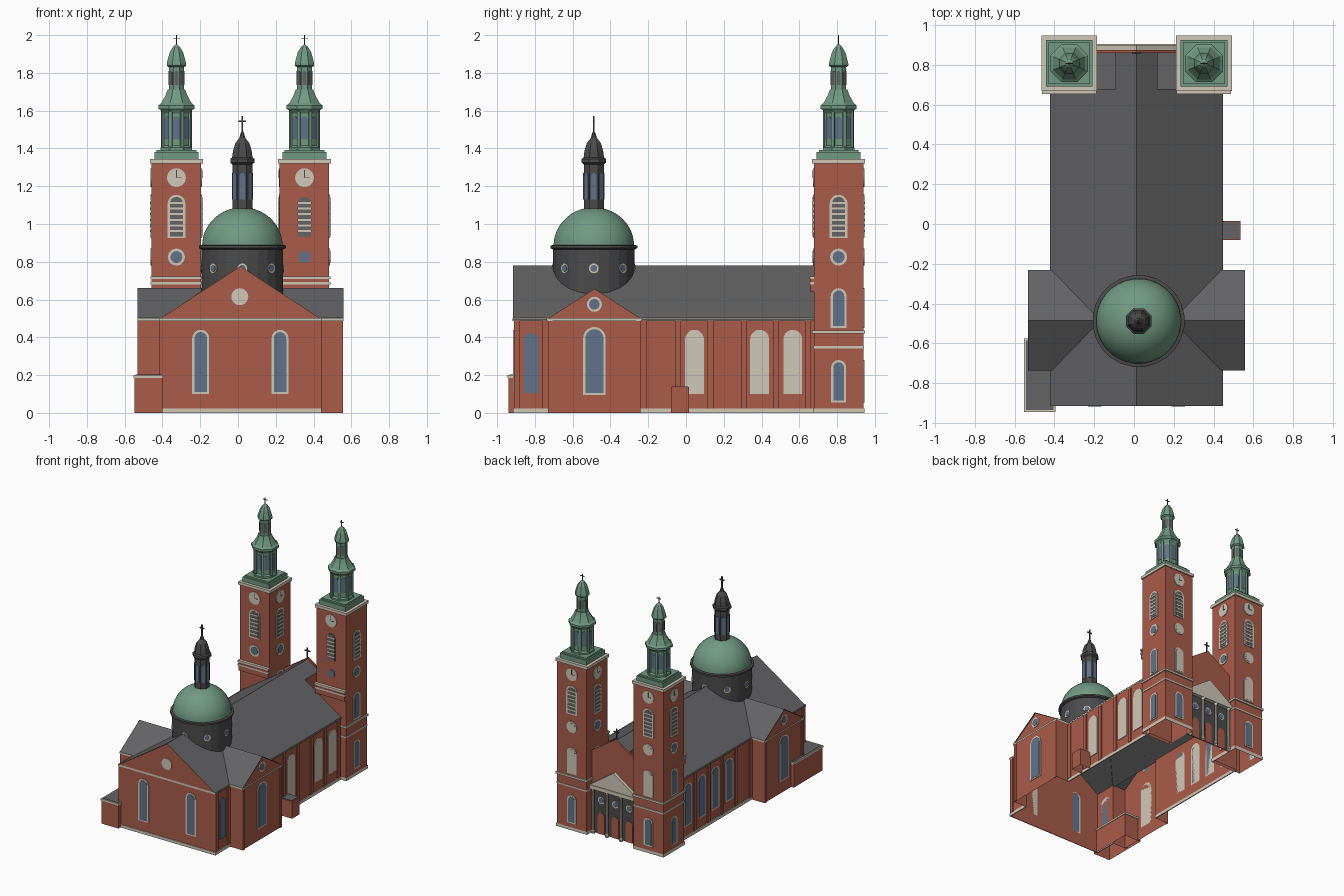
import bpy, bmesh
from math import sin, cos, pi
from mathutils import Vector

if "Cube" in bpy.data.objects:
    bpy.data.objects.remove(bpy.data.objects["Cube"])


def material(name, *rgb):
    m = bpy.data.materials.new(name)
    m.use_nodes = True
    m.diffuse_color = (*rgb, 1)
    m.node_tree.nodes["Principled BSDF"].inputs["Base Color"].default_value = (*rgb, 1)
    return m


BRICK = material("red_brick", .40, .107, .069)
CREAM = material("cream_stone", .63, .578, .479)
SLATE = material("slate_grey", .125, .125, .13)
DARK = material("dark_metal", .07, .07, .073)
GREEN = material("copper_green", .165, .32, .228)
GLASS = material("blue_glass", .122, .171, .254)
Z = Vector((0, 0, 1))


def mesh(name, verts, faces, mat, smooth=False):
    bm = bmesh.new()
    vs = [bm.verts.new(v) for v in verts]
    for f in faces:
        bm.faces.new([vs[i] for i in f])
    bmesh.ops.recalc_face_normals(bm, faces=bm.faces)
    for f in bm.faces:
        f.smooth = smooth
    me = bpy.data.meshes.new(name)
    bm.to_mesh(me)
    bm.free()
    me.materials.append(mat)
    ob = bpy.data.objects.new(name, me)
    bpy.context.collection.objects.link(ob)
    return ob


def prism(name, base, shift, mat, bottom=True, top=True):
    n = len(base)
    base = [Vector(p) for p in base]
    faces = [(i, (i + 1) % n, n + (i + 1) % n, n + i) for i in range(n)]
    if bottom:
        faces.append(tuple(range(n)))
    if top:
        faces.append(tuple(range(n, 2 * n)))
    return mesh(name, base + [p + Vector(shift) for p in base], faces, mat)


def box(name, x0, x1, y0, y1, z0, z1, mat, bottom=True, top=True):
    base = [(x0, y0, z0), (x1, y0, z0), (x1, y1, z0), (x0, y1, z0)]
    return prism(name, base, (0, 0, z1 - z0), mat, bottom, top)


def lathe(name, centre, profile, seg, mat, smooth=False):
    # Flats, not corners, face the axes
    verts, faces = [], []
    for r, z in profile:
        for i in range(seg):
            a = 2 * pi * (i + .5) / seg
            k = r / cos(pi / seg)
            verts.append((centre[0] + k * cos(a), centre[1] + k * sin(a), z))
    for j in range(len(profile) - 1):
        for i in range(seg):
            a, b = j * seg + i, j * seg + (i + 1) % seg
            faces.append((a, b, b + seg, a + seg))
    faces.append(tuple(range(len(verts) - seg, len(verts))))
    return mesh(name, verts, faces, mat, smooth)


def plate(name, shape, origin, facing, mat, depth=.005):
    n = Vector(facing).normalized()
    u = Z.cross(n)
    o = Vector(origin)
    return prism(name, [o + u * a + Z * b for a, b in shape], n * depth, mat)


def rect(w, z0, z1):
    return [(-w, z0), (w, z0), (w, z1), (-w, z1)]


def arch(w, z0, z1):
    return [(-w, z0), (w, z0)] + [(w * cos(pi * i / 10), z1 - w + w * sin(pi * i / 10)) for i in range(11)]


def disc(r, z):
    return [(r * cos(pi * i / 10), z + r * sin(pi * i / 10)) for i in range(20)]


def arch_window(name, at, facing, w, z0, z1, frame=CREAM, pane=GLASS):
    if frame:
        plate(name + "_frame", arch(w, z0, z1), at, facing, frame)
    plate(name + "_pane", arch(w - .012, z0 + .01, z1 - .012), at, facing, pane, .007)


def round_window(name, at, facing, r, z, frame=CREAM, pane=GLASS):
    if frame:
        plate(name + "_frame", disc(r, z), at, facing, frame)
    plate(name + "_pane", disc(r * .7, z), at, facing, pane, .007)


def cross(name, x, y, z0, z1, arm, t):
    box(name + "_post", x - t, x + t, y - t, y + t, z0, z1, DARK)
    bar = z0 + (z1 - z0) * .7
    box(name + "_arm", x - arm, x + arm, y - t, y + t, bar - t, bar + t, DARK)


CX, NAVE, TRAN = .0125, .4225, .5375
FRONT, T0, T1, TY, BACK = -.91, -.73, -.24, -.485, .87
EAVE, RIDGE, TRIDGE = .5, .78, .66
SLOPE = (RIDGE - EAVE) / NAVE


# Cross-shaped walls, open below, with eaves band
def footprint(d, z):
    half = [(NAVE + d, FRONT - d), (NAVE + d, T0 - d), (TRAN + d, T0 - d), (TRAN + d, T1 + d),
            (NAVE + d, T1 + d), (NAVE + d, .7), (.21, .7), (.21, BACK)]
    return [(CX + x, y, z) for x, y in half] + [(CX - x, y, z) for x, y in reversed(half)]


prism("church_walls", footprint(0, 0), (0, 0, EAVE), BRICK, False, False)
prism("eaves_band", footprint(.008, .487), (0, 0, .015), CREAM, False, False)
for y0, y1, tag in ((FRONT - .006, T0, "front"), (T1, .7, "nave")):
    for s in (-1, 1):
        x = CX + s * (NAVE + .002)
        box("base_course_" + tag, x - .004, x + .004, y0, y1, 0, .024, CREAM)
box("base_course_end", CX - NAVE, CX + NAVE, FRONT - .006, FRONT, 0, .024, CREAM)

# Main roof, front gable and transept roofs
W = NAVE + .012
low = RIDGE - SLOPE * W
mesh("nave_roof", [(CX + x, y, z) for y in (FRONT - .006, .68)
                   for x, z in ((-W, low), (0, RIDGE), (W, low))],
     [(0, 1, 4, 3), (1, 2, 5, 4)], SLATE)
mesh("front_gable", [(CX - NAVE, FRONT, EAVE), (CX + NAVE, FRONT, EAVE), (CX, FRONT, RIDGE - .003)], [(0, 1, 2)], BRICK)
plate("gable_disc", disc(.045, .615), (CX - .003, FRONT, 0), (0, -1, 0), CREAM)
for s in (-1, 1):
    side = "left" if s > 0 else "right"
    inner = (RIDGE - TRIDGE) / SLOPE
    outer = TRAN + .008
    mesh(side + "_transept_roof",
         [(CX + s * x, y, z) for x, y, z in
          ((outer, T0 - .008, .497), (NAVE, T0 - .008, .497), (inner, TY, TRIDGE), (outer, TY, TRIDGE),
           (NAVE, T1 + .008, .497), (outer, T1 + .008, .497))], [(0, 1, 2, 3), (3, 2, 4, 5)], SLATE)
    xt, out = CX + s * TRAN, (s, 0, 0)
    mesh(side + "_transept_gable", [(xt, T0, EAVE), (xt, T1, EAVE), (xt, TY, TRIDGE - .003)], [(0, 1, 2)], BRICK)
    arch_window(side + "_transept_window", (xt, TY, 0), out, .06, .095, .455)
    round_window(side + "_transept_round", (xt, TY, 0), out, .04, .575)
    # Side windows and pilasters
    xn = CX + s * NAVE
    arch_window(side + "_choir_window", (xn, -.82, 0), out, .05, .095, .435, None if s > 0 else CREAM)
    for y in (.045, .22, .39, .565):
        if s < 0:
            arch_window(side + "_nave_window", (xn, y, 0), out, .05, .1, .44)
        elif y != .22:
            plate(side + "_blind_window", arch(.05, .1, .44), (xn, y, 0), out, CREAM)
    for y in (-.225, -.042, .13, .305, .475, .645, -.895, -.745):
        plate(side + "_pilaster", rect(.015, .024, .488), (xn, y, 0), out, BRICK, .009)
    for y in (T0 + .012, T1 - .012):
        plate(side + "_transept_pilaster", rect(.012, 0, .488), (xt, y, 0), out, BRICK, .006)
    arch_window(side + "_front_window", (CX + s * .21, FRONT, 0), (0, -1, 0), .045, .1, .44)

# Rear roof between the towers
RW, FLAT = .105, .6
rz = RIDGE - SLOPE * RW
box("rear_flat_roof", CX - .21, CX + .21, .66, BACK, FLAT - .01, FLAT, SLATE)
box("rear_roof_walls", CX - RW, CX + RW, .66, BACK, FLAT, rz, BRICK, False, False)
mesh("rear_ridge_roof", [(CX + x, y, z) for y in (.66, BACK)
                         for x, z in ((-RW, rz), (0, RIDGE), (RW, rz))], [(0, 1, 4, 3), (1, 2, 5, 4)], SLATE)
mesh("nave_end_wall", [(CX - NAVE, .68, EAVE), (CX + NAVE, .68, EAVE), (CX, .68, RIDGE - .004)], [(0, 1, 2)], BRICK)
plate("rear_facade", [(-.21, .36), (.21, .36), (.21, .65), (0, .79), (-.21, .65)], (CX, BACK - .01, 0), (0, 1, 0), BRICK, .015)
cross("rear_cross", CX, BACK - .01, .785, .87, .022, .004)

# Rear portico with pediment, columns and doors
REAR = (0, 1, 0)
plate("portico_back", rect(.21, 0, .37), (CX, BACK, 0), REAR, DARK, .004)
box("portico_beam", CX - .21, CX + .21, BACK, .905, .355, .385, CREAM)
plate("portico_pediment", [(-.21, .385), (.21, .385), (0, .53)], (CX, BACK, 0), REAR, CREAM, .03)
for i in range(4):
    lathe("portico_column", (CX - .186 + i * .124, .89), [(.014, 0), (.014, .02), (.011, .025), (.01, .34), (.014, .355)], 10, CREAM)
for x in (-.124, 0, .124):
    round_window("portico_round", (CX + x, BACK + .003, 0), REAR, .028, .27)
    plate("portico_door", arch(.03, 0, .17), (CX + x, BACK + .003, 0), REAR, BRICK)

# Towers
HALF, TOWER_Y = .131, .808
for tx, side in ((-.326, "right"), (.352, "left")):
    def block(name, h, z0, z1, mat, **open_ends):
        box(side + "_tower_" + name, tx - h, tx + h, TOWER_Y - h, TOWER_Y + h, z0, z1, mat, **open_ends)

    block("shaft", HALF, 0, 1.32, BRICK, bottom=False)
    block("base_course", HALF + .005, 0, .024, CREAM, bottom=False, top=False)
    block("lower_band", HALF + .004, .342, .354, CREAM)
    block("middle_band", HALF + .009, .42, .436, CREAM)
    block("cornice", HALF + .009, 1.32, 1.343, CREAM)
    block("green_plinth", .117, 1.343, 1.38, GREEN)
    block("green_step", .105, 1.38, 1.392, GREEN)
    y = TOWER_Y - HALF
    box(side + "_tower_front_ledge", tx - HALF, tx + HALF, y - .018, y, .64, .71, BRICK)
    for z in (.68, .708):
        box(side + "_tower_front_band", tx - HALF - .006, tx + HALF + .006, y - .022, y, z, z + .014, CREAM)

    # Openings on each face
    for dx, dy in ((0, -1), (0, 1), (-1, 0), (1, 0)):
        at, out = (tx + dx * HALF, TOWER_Y + dy * HALF, 0), (dx, dy, 0)
        name = side + "_tower"
        rim = None if (side == "left" and dy < 0) else CREAM
        arch_window(name + "_louvre", at, out, .047, .925, 1.155, rim, SLATE)
        for i in range(6):
            plate(name + "_slat", rect(.036, .957 + i * .03, .967 + i * .03), at, out, CREAM, .009)
        round_window(name + "_round", at, out, .045, .825, rim, CREAM if dy > 0 else GLASS)
        if not (side == "left" and dx > 0):
            plate(name + "_clock", disc(.05, 1.245), at, out, CREAM)
            plate(name + "_minute_hand", rect(.002, 1.245, 1.285), at, out, DARK, .007)
            plate(name + "_hour_hand", [(0, 1.243), (.026, 1.243), (.026, 1.247), (0, 1.247)], at, out, DARK, .007)
        if dy >= 0:
            arch_window(name + "_upper_window", at, out, .042, .45, .66, CREAM, CREAM if dy > 0 else GLASS)
            arch_window(name + "_lower_window", at, out, .04, .055, .28)

    # Green belfry, lantern and cap
    c = (tx, TOWER_Y)
    lathe(side + "_belfry", c, [(.083, 1.392), (.083, 1.405), (.072, 1.415), (.072, 1.585), (.085, 1.605),
                                (.095, 1.61), (.095, 1.628), (.08, 1.64), (.058, 1.68), (.046, 1.712)], 8, GREEN)
    lathe(side + "_lantern", c, [(.04, 1.71), (.04, 1.83), (.051, 1.838), (.051, 1.85), (.045, 1.875),
                                 (.035, 1.91), (.018, 1.938), (.005, 1.95)], 8, GREEN)
    for i in range(8):
        a = i * pi / 4
        d, e = (cos(a), sin(a), 0), (cos(a + pi / 8), sin(a + pi / 8), 0)
        plate(side + "_belfry_window", arch(.018, 1.45, 1.57), (tx + .072 * d[0], TOWER_Y + .072 * d[1], 0), d, GLASS, .003)
        plate(side + "_belfry_post", rect(.009, 1.395, 1.6), (tx + .073 * e[0], TOWER_Y + .073 * e[1], 0), e, GREEN, .012)
        plate(side + "_lantern_window", arch(.01, 1.735, 1.81), (tx + .04 * d[0], TOWER_Y + .04 * d[1], 0), d, SLATE, .002)
    cross(side + "_tower_cross", tx, TOWER_Y, 1.945, 2.0, .018, .0025)

# Crossing drum, dome and lantern
D = (.023, -.488)
lathe("dome_drum", D, [(.215, .6), (.215, .865), (.23, .872), (.23, .886), (.214, .889)], 24, DARK)
lathe("green_dome", D, [(.213 * cos(pi * i / 26), .885 + .203 * sin(pi * i / 26)) for i in range(13)], 32, GREEN, True)
lathe("dome_lantern", D, [(.053, 1.06), (.053, 1.315), (.064, 1.325), (.064, 1.345), (.054, 1.352),
                          (.049, 1.39), (.036, 1.43), (.016, 1.455), (.009, 1.48), (.004, 1.49)], 8, DARK)
cross("dome_cross", *D, 1.48, 1.572, .02, .004)
for i in range(8):
    d = (cos(i * pi / 4), sin(i * pi / 4), 0)
    round_window("drum_porthole", (D[0] + .214 * d[0], D[1] + .214 * d[1], 0), d, .026, .765)
    plate("dome_lantern_window", arch(.014, 1.13, 1.27), (D[0] + .053 * d[0], D[1] + .053 * d[1], 0), d, GLASS, .003)

# Front annex and side porch
box("annex_walls", -.548, -.4, -.94, -.58, 0, .185, BRICK, bottom=False)
box("annex_coping", -.553, -.396, -.945, -.575, .185, .2, CREAM)
box("annex_roof", -.543, -.405, -.935, -.585, .198, .203, SLATE)
box("porch_walls", .43, .535, -.08, .015, 0, .137, BRICK, bottom=False)
box("porch_roof", .43, .53, -.075, .01, .135, .141, SLATE)
